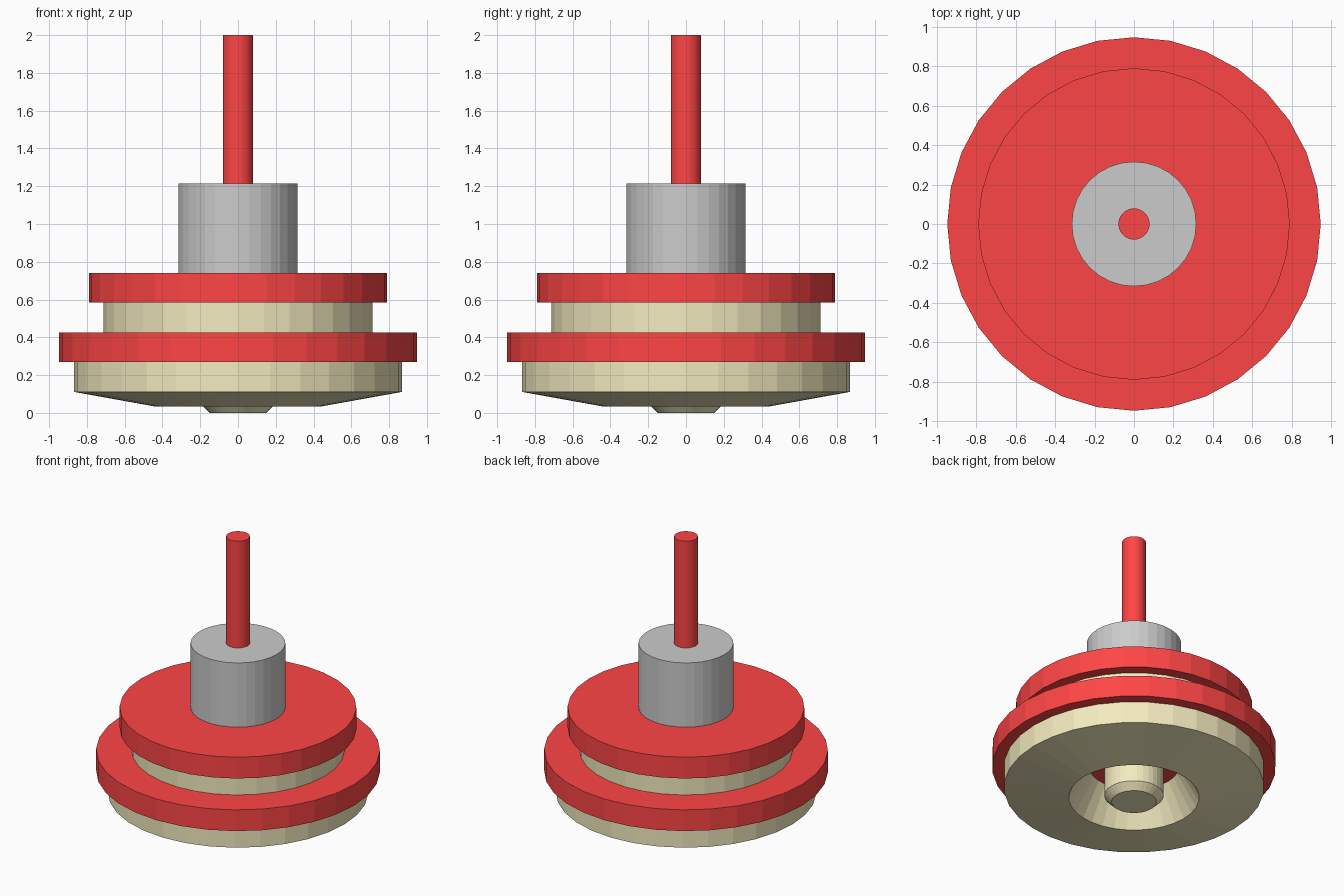
import bpy, bmesh
from math import cos, sin, tau

if "Cube" in bpy.data.objects:
    bpy.data.objects.remove(bpy.data.objects["Cube"])

SIDES = 32


def material(name, rgb):
    m = bpy.data.materials.new(name)
    m.diffuse_color = (*rgb, 1)
    m.use_nodes = True
    m.node_tree.nodes["Principled BSDF"].inputs["Base Color"].default_value = m.diffuse_color
    return m


red = material("red", (1.0, 0.06, 0.06))
tan = material("tan", (0.9, 0.83, 0.52))


def lathe(name, profile, mat=None, ring=False):
    """Revolve (radius, z) points; cap both ends, or join last to first for a ring."""
    bm = bmesh.new()
    loops = [[bm.verts.new((r * cos(tau * i / SIDES), r * sin(tau * i / SIDES), z))
              for i in range(SIDES)] for r, z in profile]
    pairs = list(zip(loops, loops[1:]))
    if ring:
        pairs.append((loops[-1], loops[0]))
    else:
        bm.faces.new(loops[0][::-1])
        bm.faces.new(loops[-1])
    for a, b in pairs:
        for i in range(SIDES):
            j = (i + 1) % SIDES
            bm.faces.new((a[i], a[j], b[j], b[i]))
    bmesh.ops.recalc_face_normals(bm, faces=bm.faces)
    mesh = bpy.data.meshes.new(name)
    bm.to_mesh(mesh)
    bm.free()
    obj = bpy.data.objects.new(name, mesh)
    bpy.context.collection.objects.link(obj)
    if mat:
        mesh.materials.append(mat)
    return obj


def disc(name, r, z0, z1, mat=None):
    return lathe(name, [(r, z0), (r, z1)], mat)


# Underside: hollow base with sloped bottom, and the central foot in its recess
lathe("base_ring", [(0.30, 0.27), (0.435, 0.033), (0.868, 0.111), (0.868, 0.27)], tan, ring=True)
lathe("centre_foot", [(0.15, 0.0), (0.198, 0.048), (0.198, 0.27)], tan)

# Stacked discs
disc("lower_disc", 0.947, 0.27, 0.426, red)
disc("middle_spacer", 0.711, 0.426, 0.584, tan)
disc("upper_disc", 0.79, 0.584, 0.741, red)

# Hub and stem
disc("hub", 0.316, 0.741, 1.214)
disc("stem", 0.079, 1.214, 2.0, red)
